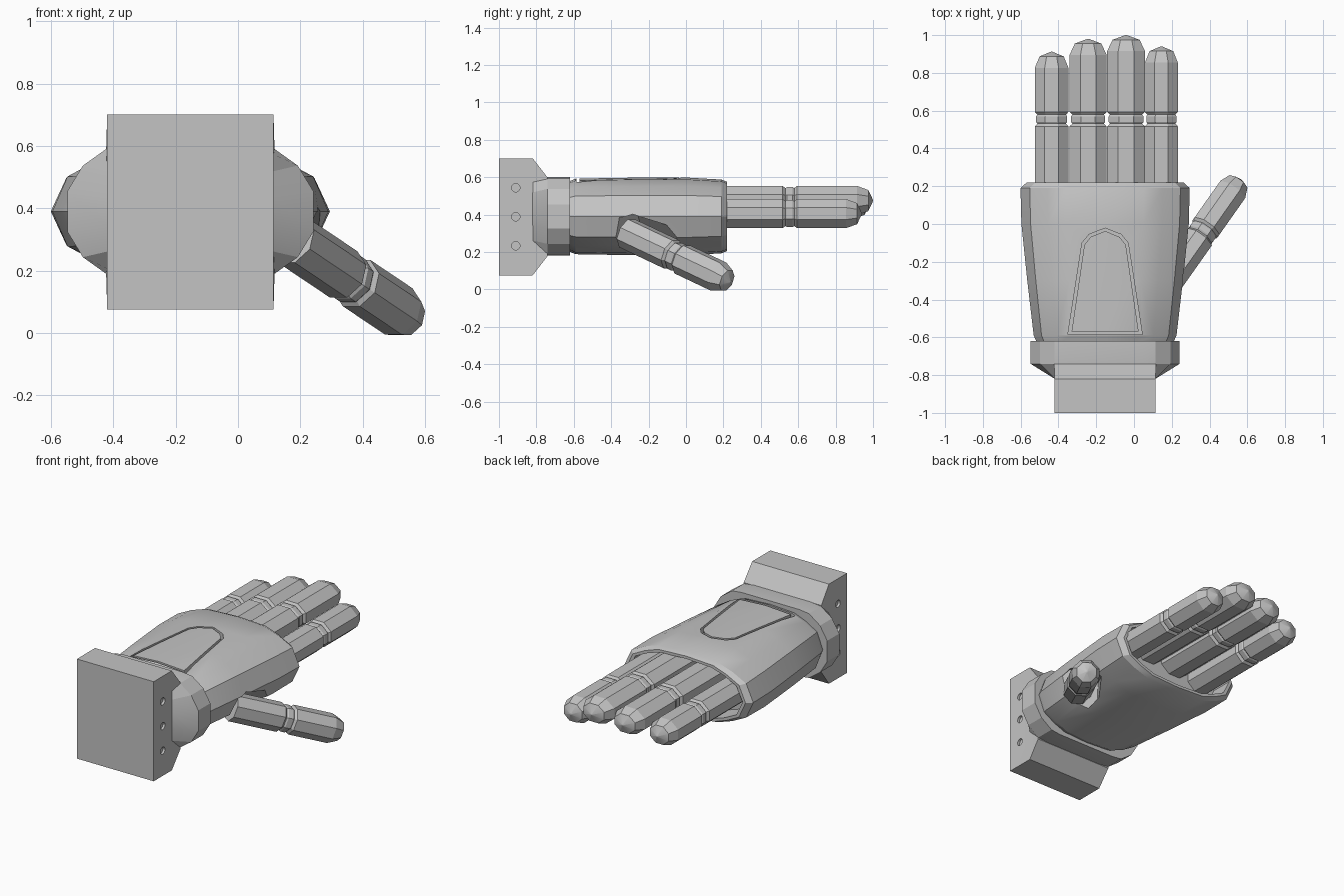
import bpy, bmesh, math
from mathutils import Vector

if "Cube" in bpy.data.objects:
    bpy.data.objects.remove(bpy.data.objects["Cube"])

CX, CZ = -0.153, 0.39   # centre line of the hand

grey = bpy.data.materials.new("plain_grey")
grey.use_nodes = True
grey.diffuse_color = (0.55, 0.55, 0.55, 1)
grey.node_tree.nodes["Principled BSDF"].inputs["Base Color"].default_value = (0.55, 0.55, 0.55, 1)


def loft(name, loops, closed=False):
    """Skin a list of equal-length point loops; cap the ends unless closed."""
    bm = bmesh.new()
    rings = [[bm.verts.new(p) for p in loop] for loop in loops]
    n = len(rings[0])
    pairs = list(zip(rings, rings[1:]))
    if closed:
        pairs.append((rings[-1], rings[0]))
    else:
        bm.faces.new(rings[0])
        bm.faces.new(rings[-1])
    for a, b in pairs:
        for i in range(n):
            j = (i + 1) % n
            bm.faces.new((a[i], a[j], b[j], b[i]))
    bmesh.ops.remove_doubles(bm, verts=bm.verts, dist=0.0005)
    bmesh.ops.recalc_face_normals(bm, faces=bm.faces)
    mesh = bpy.data.meshes.new(name)
    bm.to_mesh(mesh)
    bm.free()
    mesh.materials.append(grey)
    obj = bpy.data.objects.new(name, mesh)
    bpy.context.collection.objects.link(obj)
    return obj


def activate(obj):
    bpy.ops.object.select_all(action='DESELECT')
    obj.select_set(True)
    bpy.context.view_layer.objects.active = obj


def cut(obj, cutter):
    mod = obj.modifiers.new("cut", 'BOOLEAN')
    mod.operation = 'DIFFERENCE'
    mod.solver = 'EXACT'
    mod.object = cutter
    activate(obj)
    bpy.ops.object.modifier_apply(modifier=mod.name)
    bpy.data.objects.remove(cutter)


def rod(name, start, end, profile, sides=8, flatten=1.0):
    """Turned shape along an axis; profile holds (distance, flat radius)."""
    start, end = Vector(start), Vector(end)
    turn = (end - start).to_track_quat('Y', 'Z')
    loops = []
    for d, r in profile:
        r /= math.cos(math.pi / sides)
        angles = [(i + 0.5) * math.tau / sides for i in range(sides)]
        loops.append([start + turn @ Vector((r * math.cos(a), d, flatten * r * math.sin(a)))
                      for a in angles])
    return loft(name, loops)


def digit(name, start, end, r, joint, flatten=1.0):
    """Two-segment finger with a grooved joint and a blunt tip."""
    length = (Vector(end) - Vector(start)).length
    profile = [(0, r), (joint - 0.038, r), (joint - 0.024, 0.85 * r), (joint - 0.015, 0.92 * r),
               (joint + 0.015, 0.92 * r), (joint + 0.024, 0.85 * r), (joint + 0.038, r),
               (length - 0.085, r), (length - 0.025, 0.72 * r), (length, 0.004)]
    return rod(name, start, end, profile, flatten=flatten)


def mirrored(quarter, y, w, h):
    """Full cross-section from its upper +x quarter, listed top to side."""
    right = quarter + [(x, -z) for x, z in reversed(quarter) if z > 0]
    full = right + [(-x, z) for x, z in reversed(right) if x > 0]
    return [(CX + x * w, y, CZ + z * h) for x, z in full]


# Palm shell with a recessed finger opening
palm_quarter = [(0, 1), (0.46, 0.95), (0.68, 0.78), (0.89, 0.54), (1, 0)]
palm_stations = [(-0.63, 0.36, 0.185), (-0.59, 0.378, 0.202), (-0.3, 0.412, 0.207), (0, 0.443, 0.208),
                 (0.19, 0.448, 0.197), (0.22, 0.415, 0.185), (0.22, 0.395, 0.168), (0.08, 0.395, 0.168)]
palm = loft("palm", [mirrored(palm_quarter, *s) for s in palm_stations])

# Grooved outline of the panel on the back of the hand
half = [(0.197, -0.585), (0.122, -0.1), (0.085, -0.055), (0.0, -0.022)]
outer = half + [(-x, y) for x, y in reversed(half[:-1])]
inner = [(x * 0.9, -0.3 + (y + 0.3) * 0.945) for x, y in outer]
frame = [[(CX + x, y, z) for x, y in ring]
         for ring, z in ((outer, 0.55), (outer, 0.7), (inner, 0.7), (inner, 0.55))]
cut(palm, loft("groove_cutter", frame, closed=True))

# Thumb and its socket
thumb_base, thumb_tip = (0.172, -0.315, 0.3), (0.562, 0.238, 0.038)
cut(palm, rod("socket_cutter", thumb_base, thumb_tip, [(-0.02, 0.122), (0.6, 0.122)]))
thumb = digit("thumb", thumb_base, thumb_tip, 0.08, 0.35)

# Four fingers: the middle pair sits higher and all are slightly flattened
for name, x, z, r, tip in (("little_finger", -0.436, 0.41, 0.089, 0.912),
                           ("ring_finger", -0.243, 0.455, 0.098, 0.98),
                           ("middle_finger", -0.042, 0.475, 0.1, 1.0),
                           ("index_finger", 0.145, 0.405, 0.087, 0.94)):
    digit(name, (x, 0.06, z), (x, tip, z), r, 0.495, flatten=0.078 / r)

# Wrist cuff, tapering in to the mounting block
cuff_quarter = [(0.2, 0.21), (0.268, 0.202), (0.345, 0.147), (0.395, 0.065)]
narrow = [(min(x, 0.266), z * 0.93 - 0.004 * i) for i, (x, z) in enumerate(cuff_quarter)]
loft("wrist_cuff", [mirrored(narrow, -0.82, 1, 1), mirrored(cuff_quarter, -0.74, 1, 1),
                    mirrored(cuff_quarter, -0.62, 1, 1)])

# Mounting block with chamfered back edges
block = loft("mounting_block", [[(CX + sx * w, y, CZ - 0.002 + sz * h)
                                 for sx, sz in ((-1, -1), (1, -1), (1, 1), (-1, 1))]
                                for y, w, h in ((-1, 0.267, 0.313), (-0.82, 0.267, 0.313),
                                                (-0.74, 0.27, 0.21))])

# Shallow bolt holes on both sides of the block
for side in (-1, 1):
    for z in (0.233, 0.388, 0.543):
        face = CX + side * 0.267
        cut(block, rod("bolt_cutter", (face - side * 0.015, -0.91, z), (face + side * 0.05, -0.91, z),
                       [(0, 0.022), (0.065, 0.022)], sides=16))

# Keep hard edges crisp
for obj in bpy.context.collection.objects:
    if obj.type == 'MESH' and grey.name in obj.data.materials:
        activate(obj)
        bpy.ops.object.shade_smooth_by_angle(angle=math.radians(20))
